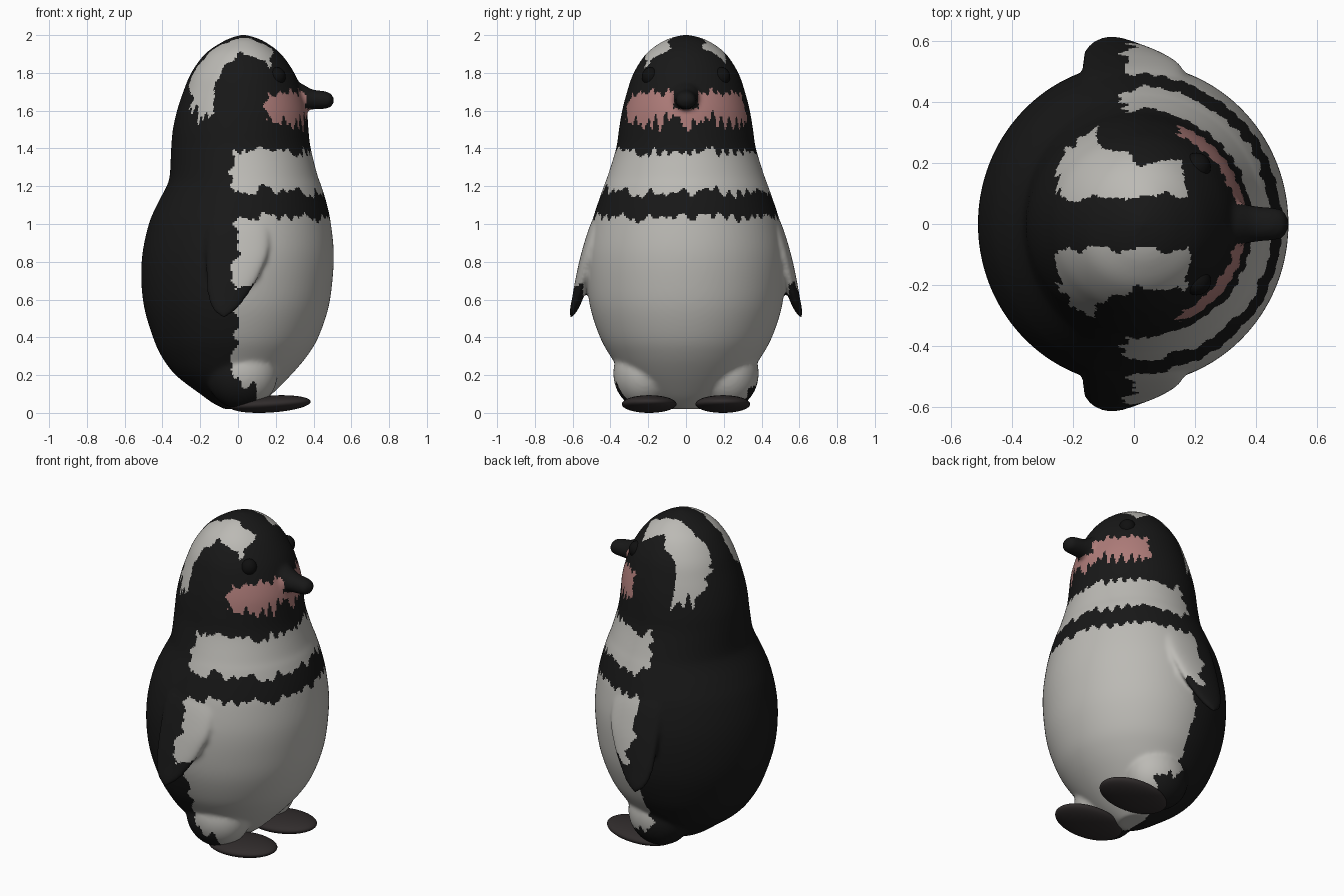
import bpy, bmesh, math
from mathutils import Vector, Matrix, noise

if "Cube" in bpy.data.objects:
    bpy.data.objects.remove(bpy.data.objects["Cube"])


def material(name, rgb):
    m = bpy.data.materials.new(name)
    m.diffuse_color = (*rgb, 1)
    m.use_nodes = True
    m.node_tree.nodes["Principled BSDF"].inputs["Base Color"].default_value = m.diffuse_color
    return m


black = material("black", (0.009, 0.009, 0.009))
white = material("white", (0.50, 0.49, 0.46))
pink = material("pink", (0.42, 0.20, 0.19))
foot_dark = material("foot_dark", (0.03, 0.025, 0.025))
eye_dark = material("eye_dark", (0.005, 0.005, 0.005))


def spline(rows, steps):
    """Catmull-Rom through rows of numbers."""
    out = []
    for i in range(len(rows) - 1):
        p0, p1 = rows[max(i - 1, 0)], rows[i]
        p2, p3 = rows[i + 1], rows[min(i + 2, len(rows) - 1)]
        for s in range(steps):
            t = s / steps
            out.append([0.5 * (2 * b + (c - a) * t + (2 * a - 5 * b + 4 * c - d) * t * t
                               + (3 * b - a - 3 * c + d) * t ** 3)
                        for a, b, c, d in zip(p0, p1, p2, p3)])
    out.append(list(rows[-1]))
    return out


def loft(bm, rows, n=64, steps=5, mat=Matrix.Identity(4)):
    """Closed loft of ellipses; rows are (cx, cy, cz, rx, ry)."""
    rings = []
    for cx, cy, cz, rx, ry in spline(rows, steps):
        rx, ry = max(rx, 0.003), max(ry, 0.003)
        rings.append([bm.verts.new(mat @ Vector((cx + rx * math.cos(a), cy + ry * math.sin(a), cz)))
                      for a in (2 * math.pi * k / n for k in range(n))])
    faces = [bm.faces.new(rings[0][::-1]), bm.faces.new(rings[-1])]
    for a, b in zip(rings, rings[1:]):
        for k in range(n):
            j = (k + 1) % n
            faces.append(bm.faces.new((a[k], a[j], b[j], b[k])))
    bmesh.ops.recalc_face_normals(bm, faces=faces)


def ball(bm, loc, radii):
    bmesh.ops.create_uvsphere(bm, u_segments=48, v_segments=24, radius=1,
                              matrix=Matrix.Translation(loc) @ Matrix.Diagonal((*radii, 1)))


def finish(bm, name, mats):
    me = bpy.data.meshes.new(name)
    bm.to_mesh(me)
    bm.free()
    for m in mats:
        me.materials.append(m)
    ob = bpy.data.objects.new(name, me)
    bpy.context.collection.objects.link(ob)
    me.shade_smooth()
    return ob


# torso and head: (z, back x, front x, half width)
profile = [(0.02, -0.07, 0.08, 0.09), (0.05, -0.13, 0.12, 0.16), (0.10, -0.20, 0.18, 0.23),
           (0.20, -0.33, 0.28, 0.33), (0.30, -0.405, 0.365, 0.40), (0.40, -0.45, 0.425, 0.455),
           (0.55, -0.495, 0.477, 0.505), (0.70, -0.512, 0.50, 0.525), (0.85, -0.505, 0.507, 0.525),
           (1.00, -0.472, 0.492, 0.50), (1.10, -0.43, 0.472, 0.47), (1.20, -0.378, 0.442, 0.435),
           (1.26, -0.361, 0.42, 0.413), (1.40, -0.354, 0.385, 0.37), (1.50, -0.345, 0.373, 0.355),
           (1.60, -0.323, 0.365, 0.338), (1.70, -0.29, 0.338, 0.312), (1.80, -0.248, 0.298, 0.277),
           (1.90, -0.175, 0.228, 0.212), (1.96, -0.09, 0.15, 0.135), (1.988, -0.03, 0.09, 0.07),
           (2.003, 0.025, 0.03, 0.003)]
bm = bmesh.new()
loft(bm, [((a + b) / 2, 0, z, (b - a) / 2, w) for z, a, b, w in profile], n=96)

# legs and flippers
flipper = [(-0.075, 0.610, 0.505, 0.01, 0.008), (-0.07, 0.592, 0.55, 0.065, 0.022),
           (-0.055, 0.570, 0.62, 0.105, 0.031), (-0.03, 0.543, 0.72, 0.14, 0.04),
           (-0.005, 0.508, 0.85, 0.165, 0.045), (0.0, 0.455, 1.0, 0.165, 0.05),
           (0.0, 0.39, 1.12, 0.14, 0.05)]
for s in (1, -1):
    ball(bm, (0.02, s * 0.22, 0.21), (0.19, 0.165, 0.19))
    loft(bm, [(x, s * y, z, rx, ry) for x, y, z, rx, ry in flipper], n=40)

# beak, lofted along x
to_x = Matrix(((0, 0, 1, 0), (0, 1, 0, 0), (1, 0, 0, 0), (0, 0, 0, 1)))
loft(bm, [(1.675, 0, 0.24, 0.10, 0.10), (1.672, 0, 0.33, 0.075, 0.075), (1.66, 0, 0.39, 0.054, 0.06),
          (1.657, 0, 0.45, 0.048, 0.055), (1.655, 0, 0.49, 0.038, 0.045),
          (1.655, 0, 0.512, 0.003, 0.003)], n=32, mat=to_x)

# fuse into one soft skin
body = finish(bm, "body", [black, white, pink])
rm = body.modifiers.new("fuse", 'REMESH')
rm.mode = 'VOXEL'
rm.voxel_size = 0.0115
sm = body.modifiers.new("soften", 'SMOOTH')
sm.factor = 0.5
sm.iterations = 8
dg = bpy.context.evaluated_depsgraph_get()
skin = bpy.data.meshes.new_from_object(body.evaluated_get(dg))
body.modifiers.clear()
body.data = skin
skin.materials.clear()
for m in (black, white, pink):
    skin.materials.append(m)
skin.shade_smooth()


# plumage pattern: 0 black, 1 white, 2 pink
def plumage(p):
    x, y, z = p
    w = abs(y)
    ang = math.atan2(y, x)
    jz = 0.05 * noise.noise(Vector((ang * 14, 3.3, z * 2)))
    jx = 0.05 * noise.noise(Vector((1.7, y * 3, z * 20)))
    if z > 1.45:
        if x > 0.385 or (w < 0.065 and x > 0.3 and z > 1.61):
            return 0
        if x > 0.14 + jx and 1.545 + 1.8 * jz < z < 1.695 + 0.7 * jz:
            return 2
        inner = ((x - 0.05) / 0.18) ** 2 + ((z - 1.6) / 0.29) ** 2
        brow = noise.noise(Vector((x * 20, y * 8, z * 12)))
        if (w > 0.085 + 0.03 * brow and -0.255 + jx < x < 0.175 + jx
                and z > 1.575 + 2 * jz and inner > 1.06 + 0.25 * brow):
            return 1
        return 0
    if x < -0.02 + jx:
        return 0
    if w > 0.545 and z < 0.66 + jz:
        return 0
    if z < 0.155 + jz and w > 0.15 and x < 0.11 + jx:
        return 0
    if z < 1.035 + jz or 1.17 + jz < z < 1.385 + jz:
        return 1
    return 0


for f in skin.polygons:
    f.material_index = plumage(f.center)

# feet and eyes
for s, side in ((1, "left"), (-1, "right")):
    bm = bmesh.new()
    ball(bm, (0.17, s * 0.195, 0.05), (0.215, 0.145, 0.045))
    for v in bm.verts:
        v.co.z += 0.06 * (v.co.x - 0.17) - 0.003
    low = min(v.co.z for v in bm.verts)
    for v in bm.verts:
        v.co.z -= low
    finish(bm, "foot_" + side, [foot_dark])
    bm = bmesh.new()
    ball(bm, (0.205, s * 0.187, 1.78), (0.047, 0.047, 0.05))
    finish(bm, "eye_" + side, [eye_dark])
